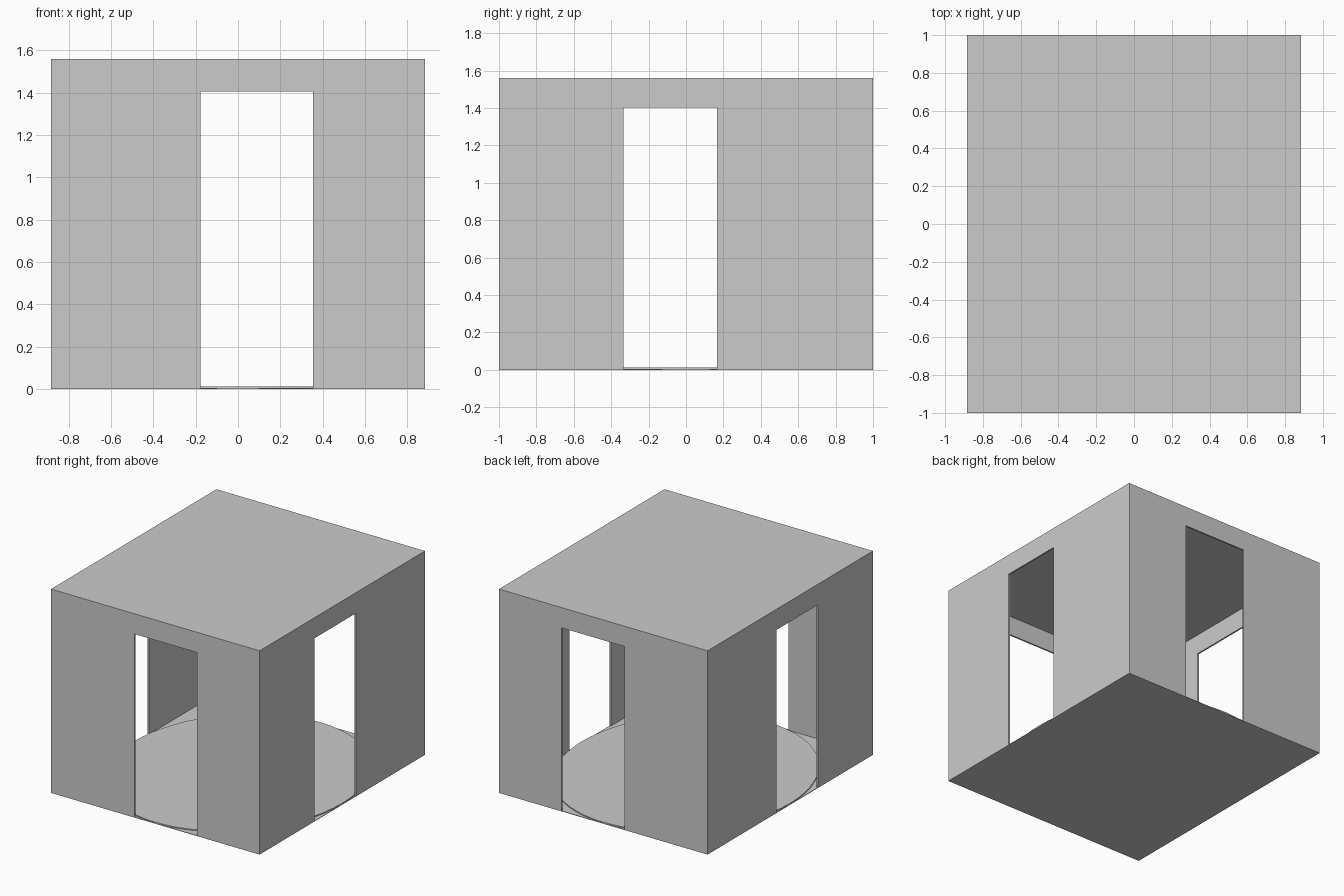
import bpy

if "Cube" in bpy.data.objects:
    bpy.data.objects.remove(bpy.data.objects["Cube"])

HX, HY, H = 0.883, 1.0, 1.56   # half width, half depth, height
T = 0.012                      # shell thickness
DOOR_Z = (0.0, 1.405)


def mesh_object(name, verts, faces):
    me = bpy.data.meshes.new(name)
    me.from_pydata(verts, [], faces)
    me.update()
    return bpy.data.objects.new(name, me)


def box(name, lo, hi):
    (a, b, c), (d, e, f) = lo, hi
    verts = [(x, y, z) for z in (c, f) for x, y in ((a, b), (d, b), (d, e), (a, e))]
    faces = [(3, 2, 1, 0), (4, 5, 6, 7)]
    faces += [(i, (i + 1) % 4, (i + 1) % 4 + 4, i + 4) for i in range(4)]
    ob = mesh_object(name, verts, faces)
    bpy.context.collection.objects.link(ob)
    return ob


def cut(target, cutter):
    cutter.hide_render = True
    cutter.hide_viewport = True
    cutter.display_type = 'WIRE'
    mod = target.modifiers.new("cut", 'BOOLEAN')
    mod.operation = 'DIFFERENCE'
    mod.solver = 'EXACT'
    mod.object = cutter


# Thin hollow room shell
shell = box("room_shell", (-HX, -HY, 0), (HX, HY, H))
cut(shell, box("cavity_cutter", (-HX + T, -HY + T, 0.004), (HX - T, HY - T, H - 0.006)))

# Doorways running straight through both pairs of walls
cut(shell, box("front_back_door_cutter", (-0.178, -1.2, 0.004), (0.355, 1.2, DOOR_Z[1])))
cut(shell, box("side_door_cutter", (-1.2, -0.335, 0.004), (1.2, 0.165, 1.402)))

# Slightly raised floor plate with rounded outline
bpy.ops.mesh.primitive_cylinder_add(vertices=64, radius=1, depth=0.010, location=(0, 0, 0.007))
floor = bpy.context.object
floor.name = "floor_plate"
floor.scale = (HX, HY, 1)
